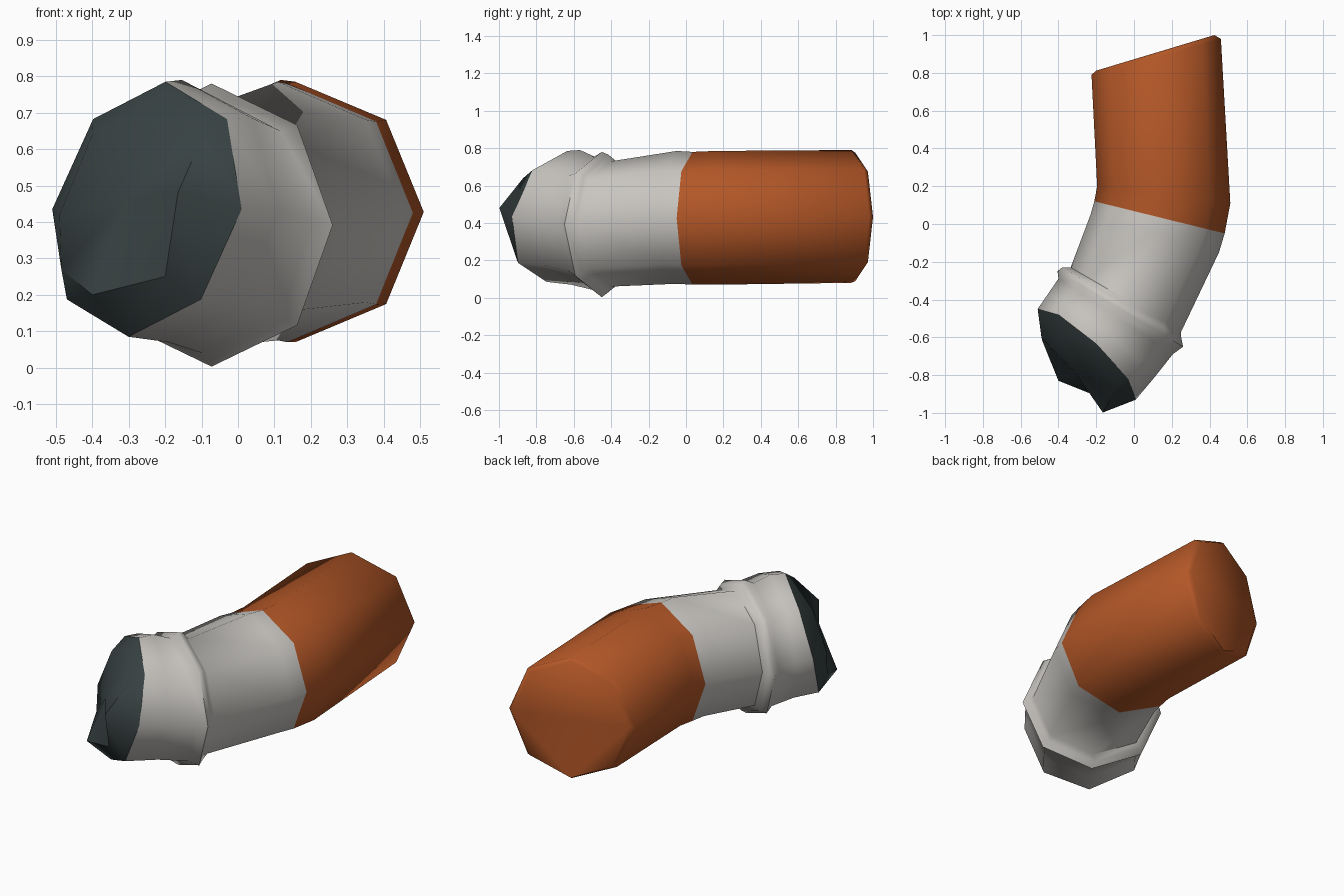
import bpy, math
from mathutils import Vector

if "Cube" in bpy.data.objects:
    bpy.data.objects.remove(bpy.data.objects["Cube"])

SIDES = 8


def material(name, rgb):
    m = bpy.data.materials.new(name)
    m.diffuse_color = (*rgb, 1)
    m.use_nodes = True
    m.node_tree.nodes["Principled BSDF"].inputs["Base Color"].default_value = m.diffuse_color
    return m


def ring(lx, ly, rx, ry, bottom, top, tilt=0.0):
    """Octagonal section from its left and right points, height range and lean."""
    l, r = Vector((lx, ly, 0)), Vector((rx, ry, 0))
    half = (r - l) / 2
    centre = (l + r) / 2 + Vector((0, 0, (bottom + top) / 2))
    along = Vector((-half.y, half.x, 0)).normalized()
    up = Vector((0, 0, (top - bottom) / 2)) + along * tilt
    return [centre + half * math.cos(a) + up * math.sin(a)
            for a in (2 * math.pi * i / SIDES for i in range(SIDES))]


def tube(name, rings, mat, back=False, tip=None):
    """Skin rings listed from back to front; optional flat back or fanned front."""
    verts = [p for r in rings for p in r]
    faces = []
    for i in range(len(rings) - 1):
        a, b = i * SIDES, (i + 1) * SIDES
        for j in range(SIDES):
            k = (j + 1) % SIDES
            faces.append((a + j, a + k, b + k, b + j))
    if back:
        faces.append(tuple(reversed(range(SIDES))))
    if tip:
        a, c = (len(rings) - 1) * SIDES, len(verts)
        verts.append(Vector(tip))
        faces += [(a + j, a + (j + 1) % SIDES, c) for j in range(SIDES)]
    me = bpy.data.meshes.new(name)
    me.from_pydata(verts, [], faces)
    me.materials.append(mat)
    ob = bpy.data.objects.new(name, me)
    bpy.context.collection.objects.link(ob)
    bpy.ops.object.select_all(action='DESELECT')
    ob.select_set(True)
    bpy.context.view_layer.objects.active = ob
    bpy.ops.object.shade_smooth_by_angle(angle=math.radians(52))
    return ob


orange = material("filter orange", (0.45, 0.095, 0.02))
grey = material("paper grey", (0.58, 0.56, 0.53))
dark = material("ash dark", (0.04, 0.055, 0.056))

joint = ring(-0.21, 0.12, 0.48, -0.05, 0.07, 0.78)
mouth = ring(-0.51, -0.45, 0.01, -0.93, 0.085, 0.785, 0.075)

# Filter end, with a small bevel at the back
tube("filter", [
    ring(-0.20, 0.812, 0.425, 1.0, 0.09, 0.775),
    ring(-0.225, 0.79, 0.46, 0.98, 0.08, 0.79),
    ring(-0.195, 0.20, 0.51, 0.11, 0.07, 0.785),
    joint], orange, back=True)

# Bent paper sleeve with a crumpled ridge
tube("paper", [
    joint,
    ring(-0.23, 0.05, 0.45, -0.15, 0.075, 0.785),
    ring(-0.335, -0.23, 0.25, -0.57, 0.06, 0.73),
    ring(-0.38, -0.23, 0.25, -0.60, 0.03, 0.765),
    ring(-0.405, -0.25, 0.26, -0.65, 0.003, 0.78),
    ring(-0.40, -0.29, 0.205, -0.69, 0.04, 0.755),
    ring(-0.455, -0.37, 0.11, -0.81, 0.07, 0.79, 0.03),
    mouth], grey)

# Broken, uneven ash tip
ash_edge = [Vector(p) for p in (
    (-0.165, -0.998, 0.48), (-0.095, -0.87, 0.64), (-0.20, -0.67, 0.76),
    (-0.40, -0.60, 0.64), (-0.49, -0.60, 0.42), (-0.485, -0.62, 0.27),
    (-0.40, -0.83, 0.20), (-0.20, -0.91, 0.25))]
tube("ash", [mouth, ash_edge], dark, tip=(-0.31, -0.79, 0.46))
